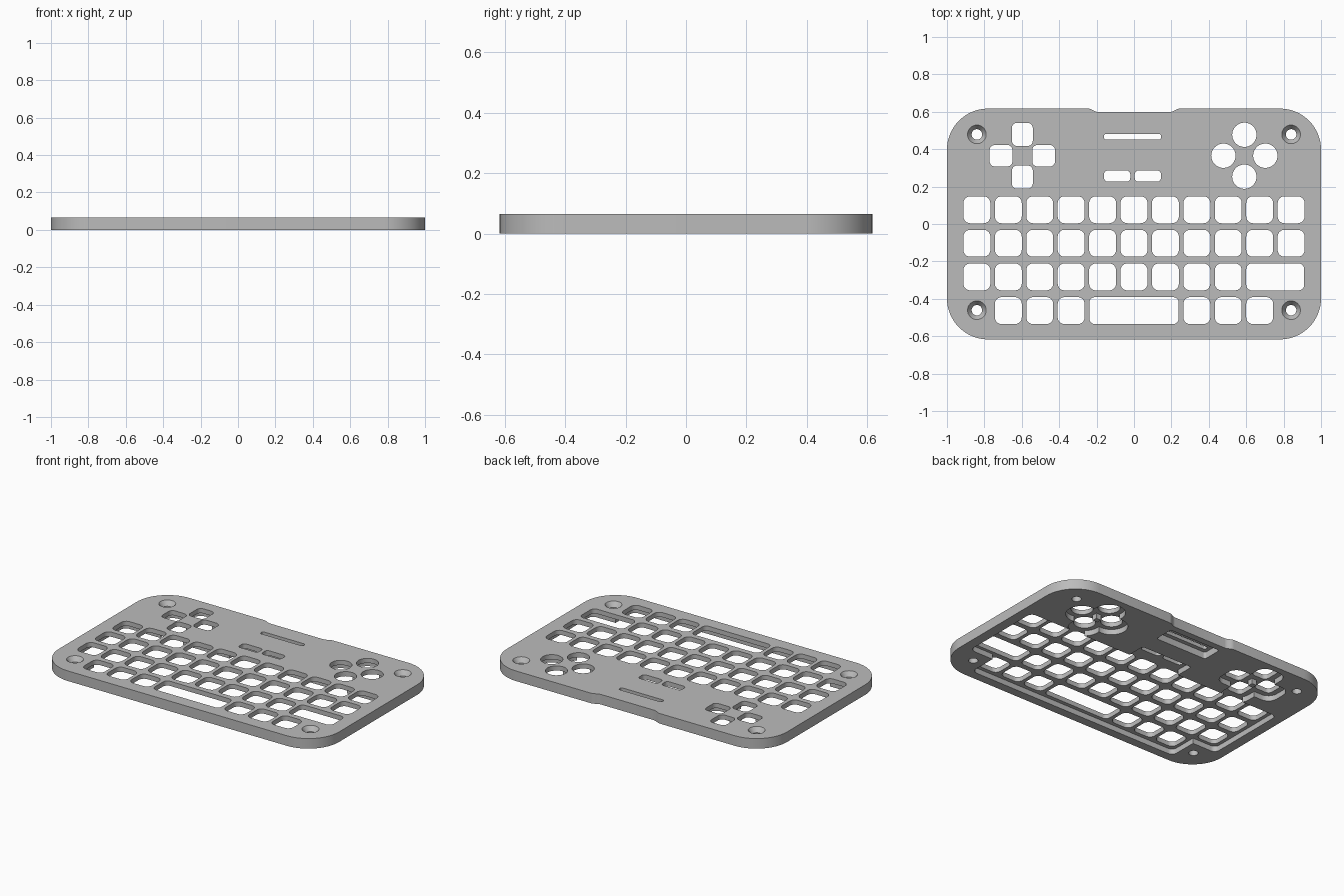
import bpy, bmesh, math
from mathutils import Vector

if "Cube" in bpy.data.objects:
    bpy.data.objects.remove(bpy.data.objects["Cube"], do_unlink=True)

THICK = 0.065
RECESS = 0.035

grey = bpy.data.materials.new("plain grey")
grey.use_nodes = True
grey.diffuse_color = (0.5, 0.5, 0.5, 1)
grey.node_tree.nodes["Principled BSDF"].inputs["Base Color"].default_value = (0.5, 0.5, 0.5, 1)


def rounded(cx, cy, w, h, r, steps=6):
    """Counter-clockwise rounded rectangle outline."""
    pts = []
    for i, (sx, sy) in enumerate([(1, 1), (-1, 1), (-1, -1), (1, -1)]):
        ox, oy = cx + sx * (w / 2 - r), cy + sy * (h / 2 - r)
        for k in range(steps + 1):
            a = math.pi / 2 * (i + k / steps)
            pts.append((ox + r * math.cos(a), oy + r * math.sin(a)))
    return pts


def circle(cx, cy, r, n=40):
    return [(cx + r * math.cos(math.tau * k / n), cy + r * math.sin(math.tau * k / n)) for k in range(n)]


def prism(bm, pts, z0, z1):
    face = bm.faces.new([bm.verts.new((x, y, z0)) for x, y in pts])
    out = bmesh.ops.extrude_face_region(bm, geom=[face])
    top = [v for v in out["geom"] if isinstance(v, bmesh.types.BMVert)]
    bmesh.ops.translate(bm, verts=top, vec=Vector((0, 0, z1 - z0)))


def finish(bm, name):
    bmesh.ops.recalc_face_normals(bm, faces=bm.faces)
    mesh = bpy.data.meshes.new(name)
    bm.to_mesh(mesh)
    bm.free()
    obj = bpy.data.objects.new(name, mesh)
    bpy.context.collection.objects.link(obj)
    mesh.materials.append(grey)
    return obj


def cut(target, bm, name):
    cutter = finish(bm, name)
    cutter.hide_render = True
    mod = target.modifiers.new(name, "BOOLEAN")
    mod.operation = "DIFFERENCE"
    mod.solver = "EXACT"
    mod.use_self = True
    mod.object = cutter
    bpy.context.view_layer.objects.active = target
    bpy.ops.object.modifier_apply(modifier=name)
    bpy.data.objects.remove(cutter, do_unlink=True)


# Plate outline with a shallow dip in the back edge
outline = rounded(0, 0, 2, 1.234, 0.22, 16)
dip = []
for k in range(9):
    t = k / 8
    dip.append((0.245 - 0.055 * t, 0.617 - 0.019 * (3 * t * t - 2 * t ** 3)))
outline[17:17] = dip + [(-x, y) for x, y in reversed(dip)]
bm = bmesh.new()
prism(bm, outline, 0, THICK)
plate = finish(bm, "keyboard_faceplate")

# Button cluster layout
PAD, BUTTONS = (-0.597, 0.365), (0.59, 0.365)
ARMS = [(1, 0), (0, 1), (-1, 0), (0, -1)]


def pad_key(dx, dy, grow):
    w, h = (0.122, 0.115) if dx else (0.112, 0.124)
    return rounded(PAD[0] + dx * 0.114, PAD[1] + dy * 0.114, w + grow, h + grow, 0.028 + grow / 2)


# Underside recesses
bm = bmesh.new()
prism(bm, rounded(0, -0.0975, 1.87, 0.555, 0.035), -0.1, RECESS)
prism(bm, rounded(0, -0.26, 1.53, 0.6, 0.035), -0.1, RECESS)
prism(bm, rounded(0, 0.2, 0.37, 0.2, 0.015), -0.1, RECESS)
prism(bm, rounded(0, 0.49, 0.37, 0.13, 0.015), -0.1, RECESS + 0.008)
for dx, dy in ARMS:
    prism(bm, pad_key(dx, dy, 0.07), -0.1, RECESS)
    prism(bm, circle(BUTTONS[0] + dx * 0.112, BUTTONS[1] + dy * 0.112, 0.096), -0.1, RECESS)
cut(plate, bm, "underside_recess")

# Key openings: (row height, columns, wide key centre, wide key width)
PITCH, KEY = 0.168, 0.144
rows = [
    (0.076, range(-5, 6), None, 0),
    (-0.103, range(-5, 6), None, 0),
    (-0.283, range(-5, 4), 0.755, 0.31),
    (-0.463, [-4, -3, -2, 2, 3, 4], 0, 0.478),
]
bm = bmesh.new()
for y, columns, wide_x, wide_w in rows:
    for c in columns:
        prism(bm, rounded(c * PITCH, y, KEY, KEY, 0.036), -0.1, 0.2)
    if wide_w:
        prism(bm, rounded(wide_x, y, wide_w, KEY, 0.03), -0.1, 0.2)

# Direction pad, round buttons and centre slots
for dx, dy in ARMS:
    prism(bm, pad_key(dx, dy, 0), -0.1, 0.2)
    prism(bm, circle(BUTTONS[0] + dx * 0.112, BUTTONS[1] + dy * 0.112, 0.065), -0.1, 0.2)
prism(bm, rounded(-0.008, 0.467, 0.306, 0.03, 0.012), -0.1, 0.2)
for x in (-0.09, 0.074):
    prism(bm, rounded(x, 0.256, 0.14, 0.06, 0.02), -0.1, 0.2)
cut(plate, bm, "key_openings")

# Countersunk screw holes
bm = bmesh.new()
for x in (-0.84, 0.84):
    for y in (-0.461, 0.479):
        rings = []
        for r, z in [(0.028, -0.1), (0.028, 0.035), (0.05, THICK), (0.05, 0.2)]:
            rings.append([bm.verts.new((px, py, z)) for px, py in circle(x, y, r, 32)])
        for low, high in zip(rings, rings[1:]):
            for k in range(32):
                j = (k + 1) % 32
                bm.faces.new((low[k], low[j], high[j], high[k]))
        bm.faces.new(rings[0])
        bm.faces.new(rings[-1])
cut(plate, bm, "screw_holes")

# Smooth curved walls, crisp rims
bpy.ops.object.select_all(action="DESELECT")
plate.select_set(True)
bpy.context.view_layer.objects.active = plate
bpy.ops.object.shade_smooth_by_angle(angle=math.radians(30))
